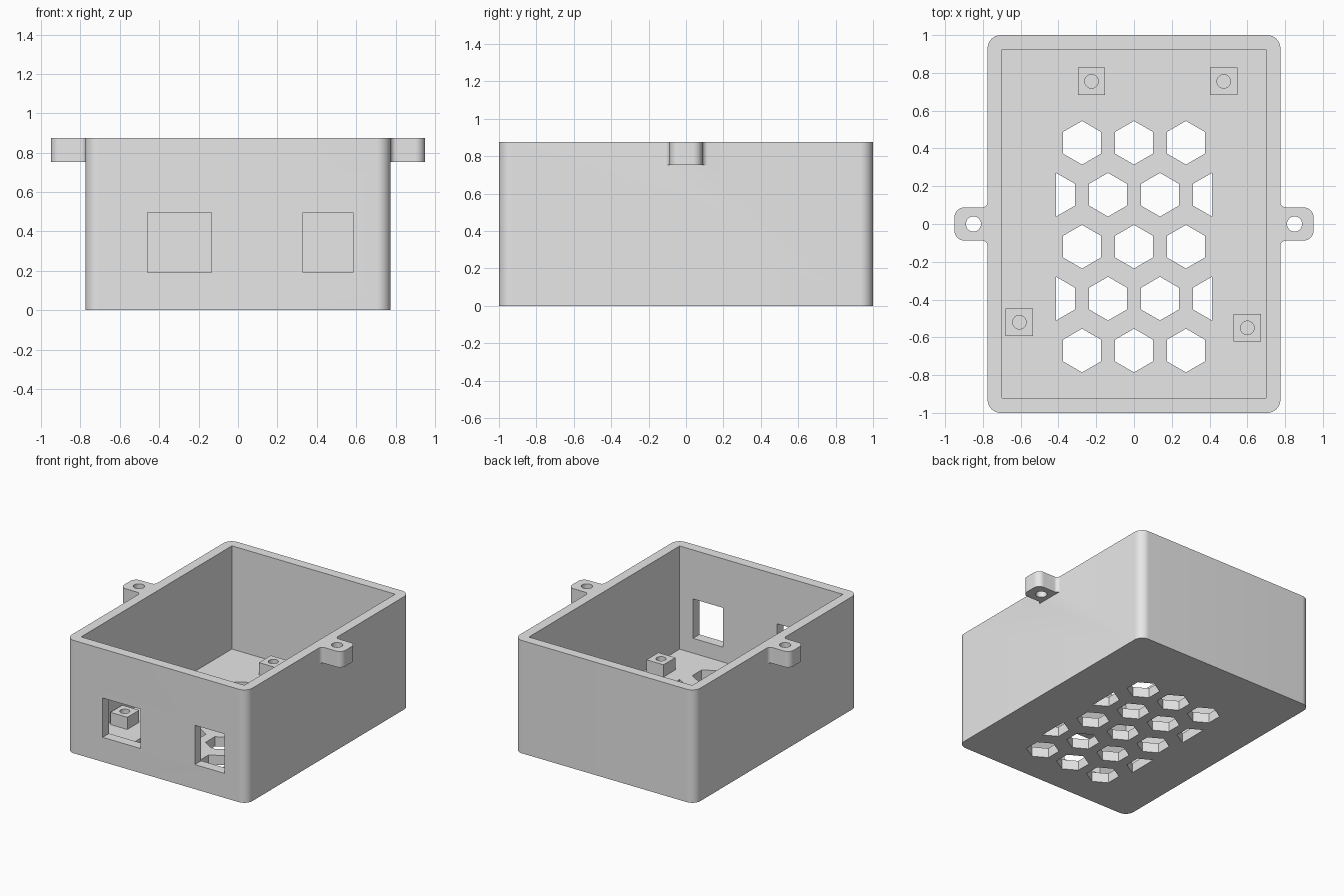
import bpy, bmesh
from math import sin, cos, radians

if "Cube" in bpy.data.objects:
    bpy.data.objects.remove(bpy.data.objects["Cube"], do_unlink=True)

HX, HY, TOP = 0.775, 1.0, 0.875      # case half sizes and height
FLOOR = 0.075                        # floor thickness
LOW = -0.1                           # start of cutters below the floor

grey = bpy.data.materials.new("plain_grey")
grey.use_nodes = True
grey.diffuse_color = (0.8, 0.8, 0.8, 1)
grey.node_tree.nodes["Principled BSDF"].inputs["Base Color"].default_value = (0.8, 0.8, 0.8, 1)


def arc(cx, cy, r, a0, a1, n=12):
    angles = [radians(a0 + (a1 - a0) * i / n) for i in range(n + 1)]
    return [(cx + r * cos(a), cy + r * sin(a)) for a in angles]


def circle(cx, cy, r, n=32):
    return arc(cx, cy, r, 0, 360, n)[:-1]


def rect(x0, x1, y0, y1):
    return [(x0, y0), (x1, y0), (x1, y1), (x0, y1)]


def prisms(name, outlines, z0, z1):
    """One object made of upright prisms, one for each outline."""
    bm = bmesh.new()
    for pts in outlines:
        face = bm.faces.new([bm.verts.new((x, y, z0)) for x, y in pts])
        ext = bmesh.ops.extrude_face_region(bm, geom=[face])
        for v in ext["geom"]:
            if isinstance(v, bmesh.types.BMVert):
                v.co.z = z1
    bmesh.ops.recalc_face_normals(bm, faces=bm.faces[:])
    mesh = bpy.data.meshes.new(name)
    bm.to_mesh(mesh)
    bm.free()
    mesh.materials.append(grey)
    ob = bpy.data.objects.new(name, mesh)
    bpy.context.collection.objects.link(ob)
    return ob


def combine(target, tool, operation):
    """Apply a boolean and remove the tool object."""
    mod = target.modifiers.new("combine", 'BOOLEAN')
    mod.operation, mod.solver, mod.object = operation, 'EXACT', tool
    bpy.context.view_layer.objects.active = target
    bpy.ops.object.modifier_apply(modifier=mod.name)
    bpy.data.objects.remove(tool, do_unlink=True)


def smooth(ob):
    bpy.ops.object.select_all(action='DESELECT')
    ob.select_set(True)
    bpy.context.view_layer.objects.active = ob
    bpy.ops.object.shade_smooth_by_angle(angle=radians(30))


# Case body with rounded upright corners
R = 0.07
corners = [(1, 1, 0), (-1, 1, 90), (-1, -1, 180), (1, -1, 270)]
outline = []
for sx, sy, a in corners:
    outline += arc(sx * (HX - R), sy * (HY - R), R, a, a + 90, 16)
case = prisms("case", [outline], 0, TOP)

# Mounting ears with filleted roots
EAR, F, C = 0.0875, 0.03, 0.05
half = arc(HX + F, EAR + F, F, 180, 270, 8) + arc(0.95 - C, EAR - C, C, 90, 0)
half = [(HX - 0.03, EAR + F)] + half
ear = half + [(x, -y) for x, y in reversed(half)]
for s in (1, -1):
    tab = prisms("ear", [[(s * x, y) for x, y in ear]], 0.752, TOP)
    combine(case, tab, 'UNION')

# Cavity and ear screw holes
combine(case, prisms("cavity", [rect(-0.7, 0.7, -0.922, 0.925)], FLOOR, 1), 'DIFFERENCE')
holes = [circle(s * 0.85, 0, 0.04) for s in (1, -1)]
combine(case, prisms("ear_holes", holes, 0.6, 1), 'DIFFERENCE')

# Honeycomb vents, clipped at the sides of the grid
PITCH, HEX, EDGE = 0.275, 0.1155, 0.4125
vents = []
for row in range(5):
    y = 0.43 - row * PITCH
    xs = (-1.5, -0.5, 0.5, 1.5) if row % 2 else (-1, 0, 1)
    for x in xs:
        pts = arc(x * PITCH, y, HEX, 30, 390, 6)[:-1]
        if abs(x) > 1:
            pts = [(px, py) for px, py in pts if abs(px) < EDGE - 0.01 or abs(py - y) > 0.1]
            s = 1 if x > 0 else -1
            pts = [p for p in pts if s * p[0] <= EDGE + 0.001]
            # keep the inner half of the hexagon
            inner = EDGE - HEX * cos(radians(30))
            pts = [(s * EDGE, y + HEX), (s * inner, y + HEX / 2),
                   (s * inner, y - HEX / 2), (s * EDGE, y - HEX)]
        vents.append(pts)
combine(case, prisms("vents", vents, LOW, FLOOR + 0.02), 'DIFFERENCE')

# Connector windows in the front wall
ports = [rect(-0.46, -0.135, -1.1, -0.85), rect(0.33, 0.585, -1.1, -0.85)]
combine(case, prisms("ports", ports, 0.19, 0.495), 'DIFFERENCE')
smooth(case)

# Square board standoffs with blind screw holes
W = 0.0725
places = [(-0.225, 0.755), (0.475, 0.755), (-0.607, -0.52), (0.6, -0.55)]
for i, (x, y) in enumerate(places):
    post = prisms(f"standoff_{i + 1}", [rect(x - W, x + W, y - W, y + W)], FLOOR - 0.01, 0.17)
    combine(post, prisms("post_hole", [circle(x, y, 0.036)], LOW, 1), 'DIFFERENCE')
    smooth(post)
